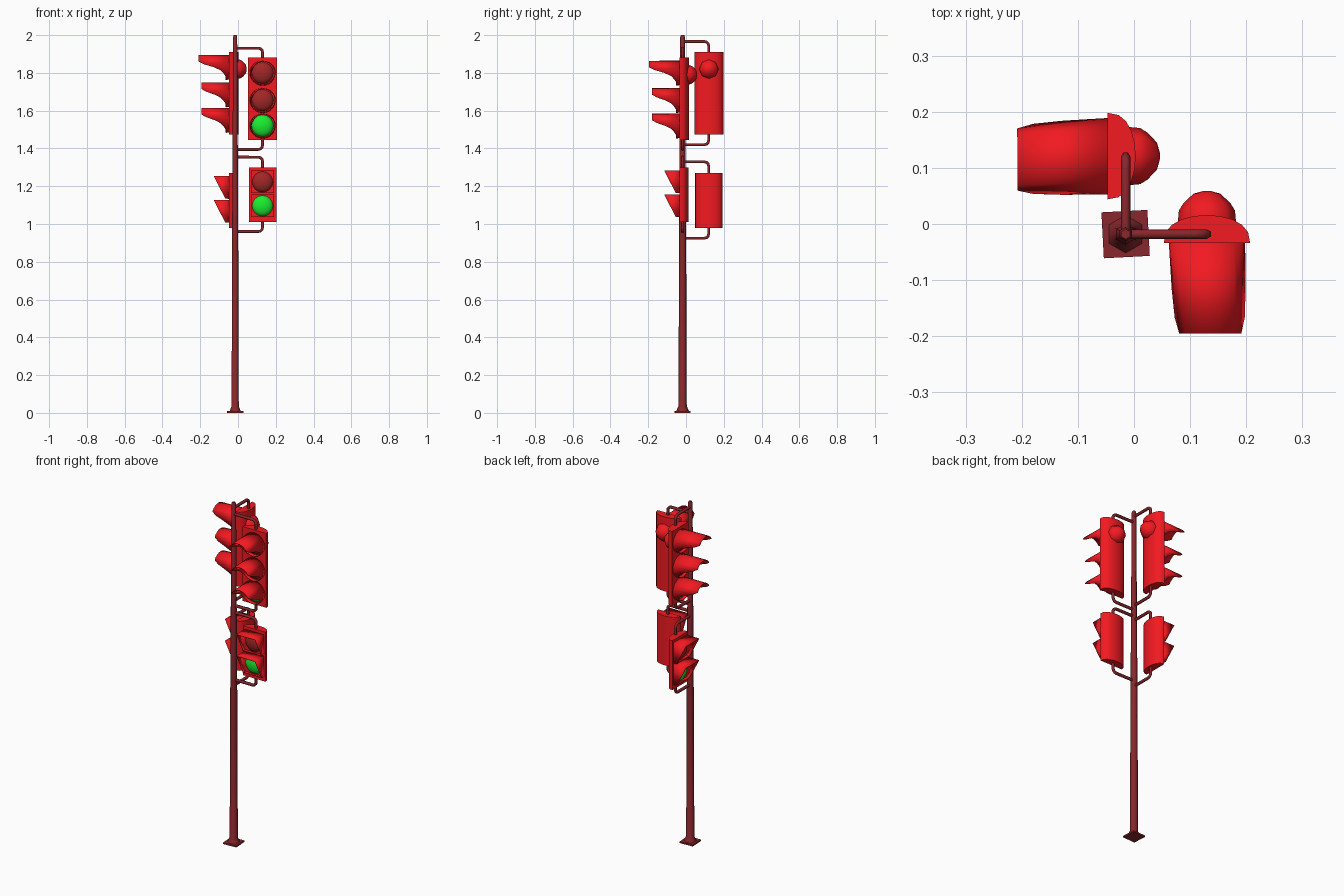
import bpy, math
from math import sin, cos, pi, radians
from mathutils import Matrix, Vector

if "Cube" in bpy.data.objects:
    bpy.data.objects.remove(bpy.data.objects["Cube"])

def material(name, rgb):
    m = bpy.data.materials.new(name)
    m.diffuse_color = (*rgb, 1)
    m.use_nodes = True
    m.node_tree.nodes["Principled BSDF"].inputs["Base Color"].default_value = m.diffuse_color
    return m

RED = material("signal_red", (0.9, 0.01, 0.015))
DARK = material("dark_red", (0.25, 0.02, 0.025))
LENS = material("unlit_lens", (0.36, 0.02, 0.02))
GREEN = material("green_lens", (0.01, 0.85, 0.03))

def make(name, verts, faces, mat, matrix=Matrix(), angle=40, thick=0):
    me = bpy.data.meshes.new(name)
    me.from_pydata([matrix @ Vector(v) for v in verts], [], faces)
    me.materials.append(mat)
    me.shade_smooth()
    me.set_sharp_from_angle(angle=radians(angle))
    ob = bpy.data.objects.new(name, me)
    bpy.context.collection.objects.link(ob)
    if thick:
        s = ob.modifiers.new("thickness", 'SOLIDIFY')
        s.thickness = thick
        s.offset = 0
    return ob

def lathe(name, profile, n, mat, matrix=Matrix(), angle=40, turn=0):
    verts = [(r * cos(turn + 2*pi*i/n), r * sin(turn + 2*pi*i/n), h)
             for r, h in profile for i in range(n)]
    faces = [(k*n + i, k*n + (i+1) % n, (k+1)*n + (i+1) % n, (k+1)*n + i)
             for k in range(len(profile) - 1) for i in range(n)]
    last = (len(profile) - 1) * n
    faces += [tuple(range(n))[::-1], tuple(range(last, last + n))]
    return make(name, verts, faces, mat, matrix, angle)

def housing(name, width, height, depth, M):
    # flat front at y = 0, bowed back
    h = width / 2
    sec = [(-h, 0), (h, 0)] + [(h * cos(a), depth * sin(a) ** 0.8)
           for a in (pi * k / 10 for k in range(1, 10))]
    n = len(sec)
    verts = [(x, y, z) for z in (0, height) for x, y in sec]
    faces = [(i, (i+1) % n, n + (i+1) % n, n + i) for i in range(n)]
    faces += [tuple(range(n))[::-1], tuple(range(n, 2*n))]
    make(name, verts, faces, RED, M)

FRONT = Matrix.Rotation(pi/2, 4, 'X')     # lathe axis towards -y
BACK = Matrix.Rotation(-pi/2, 4, 'X')     # lathe axis towards +y

def lens(name, z, r, mat, M):
    prof = [(r * cos(a), 0.026 * sin(a)) for a in (radians(d) for d in (0, 22, 45, 67, 86))]
    lathe(name, prof, 16, mat, M @ Matrix.Translation((0, 0, z)) @ FRONT)

def round_visor(name, zc, length, M, r=0.066):
    # tube whose lower half is cut away in a sloping line
    def reach(c):
        pts = [(1, length), (0.4, length), (-0.15, 0.05), (-0.65, 0.02), (-1, 0.018)]
        for (a, la), (b, lb) in zip(pts, pts[1:]):
            if c >= b - 1e-6:
                return la + (lb - la) * (a - c) / (a - b)
        return 0.018
    n = 24
    verts = []
    for i in range(n):
        a = 2 * pi * i / n
        L = reach(cos(a))
        t = L / length
        s = r * (1 - 0.06 * t)
        verts += [(r * sin(a), 0.002, zc + r * cos(a) * 0.95),
                  (s * sin(a) + 0.006 * t, -L, zc + s * cos(a))]
    faces = [(2*i, 2*i + 1, (2*i + 3) % (2*n), (2*i + 2) % (2*n)) for i in range(n)]
    make(name, verts, faces, RED, M, 40, 0.004)

def box_visor(name, z0, z1, M, w=0.06):
    # square hood with sloping cheeks
    verts = [(x, y, z) for x in (-w, w)
             for y, z in ((0.002, z0), (-0.02, z0), (-0.08, z1), (0.002, z1))]
    faces = [(0, 1, 2, 3), (4, 7, 6, 5), (3, 2, 6, 7), (0, 4, 5, 1)]
    make(name, verts, faces, RED, M, 30, 0.004)

def tube(name, pts, r):
    cu = bpy.data.curves.new(name, 'CURVE')
    cu.dimensions = '3D'
    cu.bevel_depth = r
    cu.bevel_resolution = 1
    cu.use_fill_caps = True
    sp = cu.splines.new('POLY')
    sp.points.add(len(pts) - 1)
    for p, co in zip(sp.points, pts):
        p.co = (*co, 1)
    sp.use_smooth = True
    cu.materials.append(DARK)
    ob = bpy.data.objects.new(name, cu)
    bpy.context.collection.objects.link(ob)
    bpy.ops.object.select_all(action='DESELECT')
    bpy.context.view_layer.objects.active = ob
    ob.select_set(True)
    bpy.ops.object.convert(target='MESH')

PX, PY = -0.015, -0.018

def bracket(name, direction, reach, z, z_end):
    # arm from the pole, rounded elbow, then into the housing
    s = 1 if z_end > z else -1
    c = 0.022
    path = [(0, z), (reach - c, z)]
    path += [(reach - c + c * sin(a), z + s * c * (1 - cos(a))) for a in (pi/6, pi/3, pi/2)]
    path.append((reach, z_end + s * 0.006))
    tube(name, [(PX + direction[0]*d, PY + direction[1]*d, h) for d, h in path], 0.0085)

# pole and foot
P = Matrix.Translation((PX, PY, 0))
lathe("base_plate", [(0.058, 0), (0.058, 0.009)], 4, DARK, P, 30, radians(48))
lathe("pole", [(0.034, 0.008), (0.031, 0.016), (0.022, 0.036), (0.0185, 0.95),
               (0.0125, 1.99), (0.009, 2.0)], 6, DARK, P, 65, pi/2)

# two faces of the signal: name, location, rotation, bottoms, arm direction and reach
FACES = [("front", (0.13, -0.034), 0, 1.445, 1.01, (1, 0), 0.145, 0.05, 0.05),
         ("side", (-0.047, 0.121), -pi/2, 1.475, 0.98, (0, 1), 0.138, 0.055, 0.055)]
for tag, (x, y), rot, zb, zp, d, reach, up, down in FACES:
    R = Matrix.Rotation(rot, 4, 'Z')
    # vehicle signal
    M = Matrix.Translation((x, y, zb)) @ R
    housing(tag + "_signal_housing", 0.154, 0.436, 0.05, M)
    for i, (z, L, mat) in enumerate(((0.355, 0.161, LENS), (0.21, 0.146, LENS),
                                     (0.075, 0.146, GREEN))):
        lens(f"{tag}_signal_lens_{i}", z, 0.058, mat, M)
        round_visor(f"{tag}_signal_visor_{i}", z, L, M)
    lathe(tag + "_rear_knob", [(0.052, 0), (0.05, 0.022), (0.042, 0.035), (0.024, 0.052),
                               (0.006, 0.057)], 8, RED,
          M @ Matrix.Translation((0, 0.036, 0.345)) @ BACK, 50)
    # pedestrian signal
    M = Matrix.Translation((x, y, zp)) @ R
    housing(tag + "_walk_housing", 0.146, 0.29, 0.048, M)
    for i, (z0, mat) in enumerate(((0.155, LENS), (0.028, GREEN))):
        lens(f"{tag}_walk_lens_{i}", z0 + 0.058, 0.055, mat, M)
        box_visor(f"{tag}_walk_visor_{i}", z0, z0 + 0.117, M)
    # mounting brackets
    for part, za, ze in (("signal_top", zb + 0.436 + up, zb + 0.436),
                         ("signal_bottom", zb - down, zb),
                         ("walk_top", zp + 0.29 + up + 0.004, zp + 0.29),
                         ("walk_bottom", zp - down, zp)):
        bracket(f"{tag}_{part}_bracket", d, reach, za, ze)
